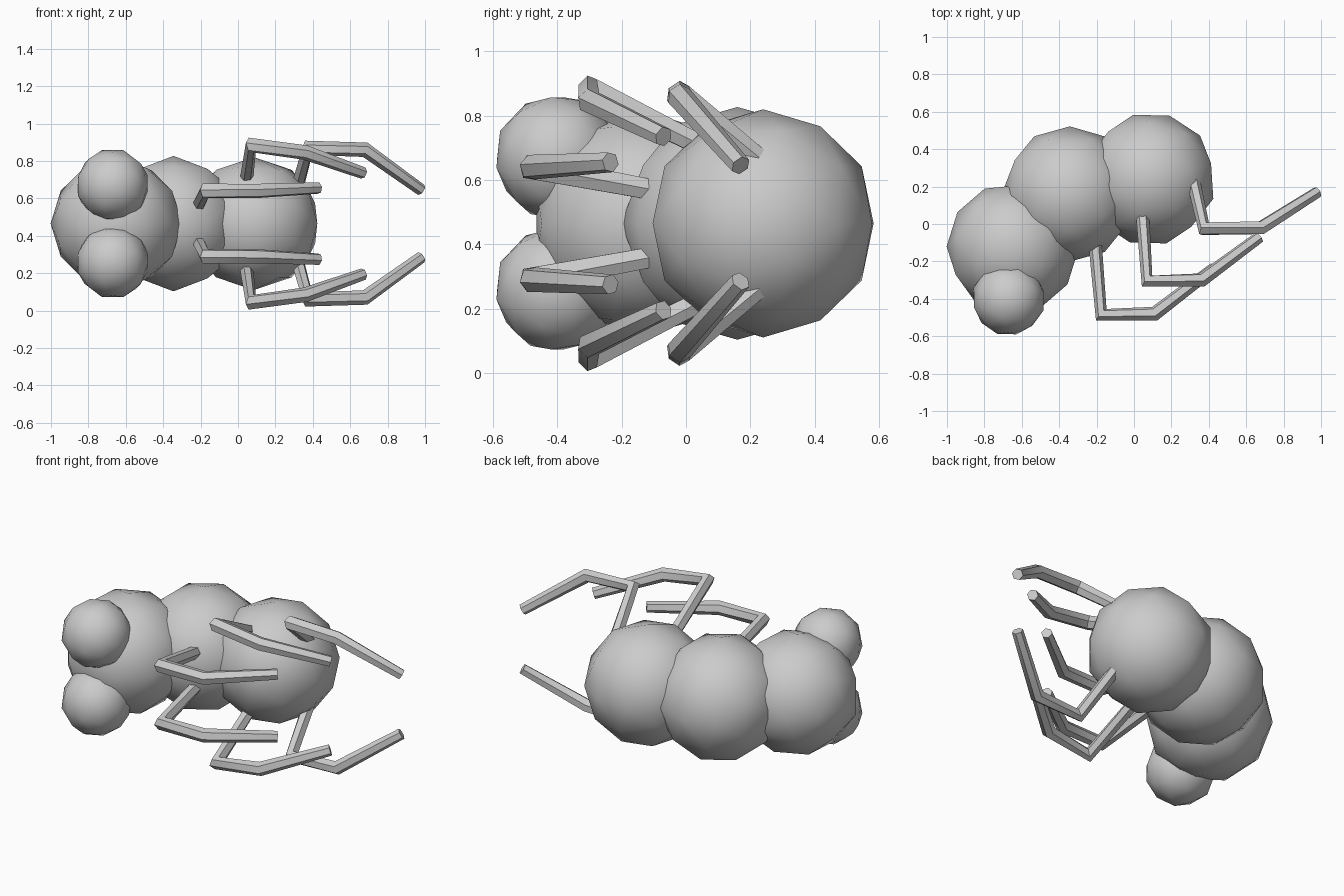
import bpy
from math import radians, cos, sin
from mathutils import Vector, Matrix

if "Cube" in bpy.data.objects:
    bpy.data.objects.remove(bpy.data.objects["Cube"])

MID = 0.465  # height of the symmetry plane


def ball(name, loc, r, pole, up_axis):
    """Coarse smooth ball; pole lies in the xy plane at the given angle."""
    bpy.ops.mesh.primitive_ico_sphere_add(subdivisions=2, radius=r)
    ob = bpy.context.object
    ob.name = name
    z = Vector((cos(radians(pole)), sin(radians(pole)), 0))
    up = Vector((0, 0, 1))
    if up_axis == 'Y':
        x, y = up.cross(z), up
    else:
        x, y = up, z.cross(up)
    ob.data.transform(Matrix((x, y, z)).transposed().to_4x4())
    ob.location = loc
    bpy.ops.object.shade_smooth()
    return ob


def leg(name, pts, radii):
    """Bent tapering tube along a four-point path."""
    cu = bpy.data.curves.new(name, 'CURVE')
    cu.dimensions = '3D'
    cu.bevel_depth = 1.0
    cu.bevel_resolution = 1
    cu.use_fill_caps = True
    sp = cu.splines.new('POLY')
    sp.points.add(len(pts) - 1)
    for p, co, r in zip(sp.points, pts, radii):
        p.co = (*co, 1)
        p.radius = r
    ob = bpy.data.objects.new(name, cu)
    bpy.context.collection.objects.link(ob)
    bpy.ops.object.select_all(action='DESELECT')
    ob.select_set(True)
    bpy.context.view_layer.objects.active = ob
    bpy.ops.object.convert(target='MESH')
    bpy.ops.object.shade_smooth_by_angle(angle=radians(50))


# Body segments, each turned along the curled body
ball("head", (-0.65, -0.13, MID), 0.352, 115, 'Y')
ball("thorax", (-0.345, 0.16, MID), 0.362, 58, 'Y')
ball("abdomen", (0.085, 0.24, MID), 0.355, 41, 'Y')

# Legs: base, knee, ankle, tip on the upper side
LEGS = {
    "front_leg": [(-0.21, -0.08, 0.565), (-0.175, -0.485, 0.64),
                  (0.11, -0.48, 0.64), (0.43, -0.235, 0.655)],
    "middle_leg": [(0.045, 0.06, 0.70), (0.07, -0.305, 0.885),
                   (0.36, -0.30, 0.845), (0.67, -0.07, 0.735)],
    "rear_leg": [(0.32, 0.22, 0.67), (0.375, -0.025, 0.87),
                 (0.68, -0.02, 0.86), (0.98, 0.17, 0.645)],
}
RADII = (0.036, 0.042, 0.04, 0.032)

# Eyes and legs mirrored across the symmetry plane
for side, s in (("left", 1), ("right", -1)):
    ball(f"eye_{side}", (-0.67, -0.40, MID + s * 0.205), 0.197, 72, 'X')
    for name, path in LEGS.items():
        leg(f"{name}_{side}", [(x, y, MID + s * (z - MID)) for x, y, z in path], RADII)
